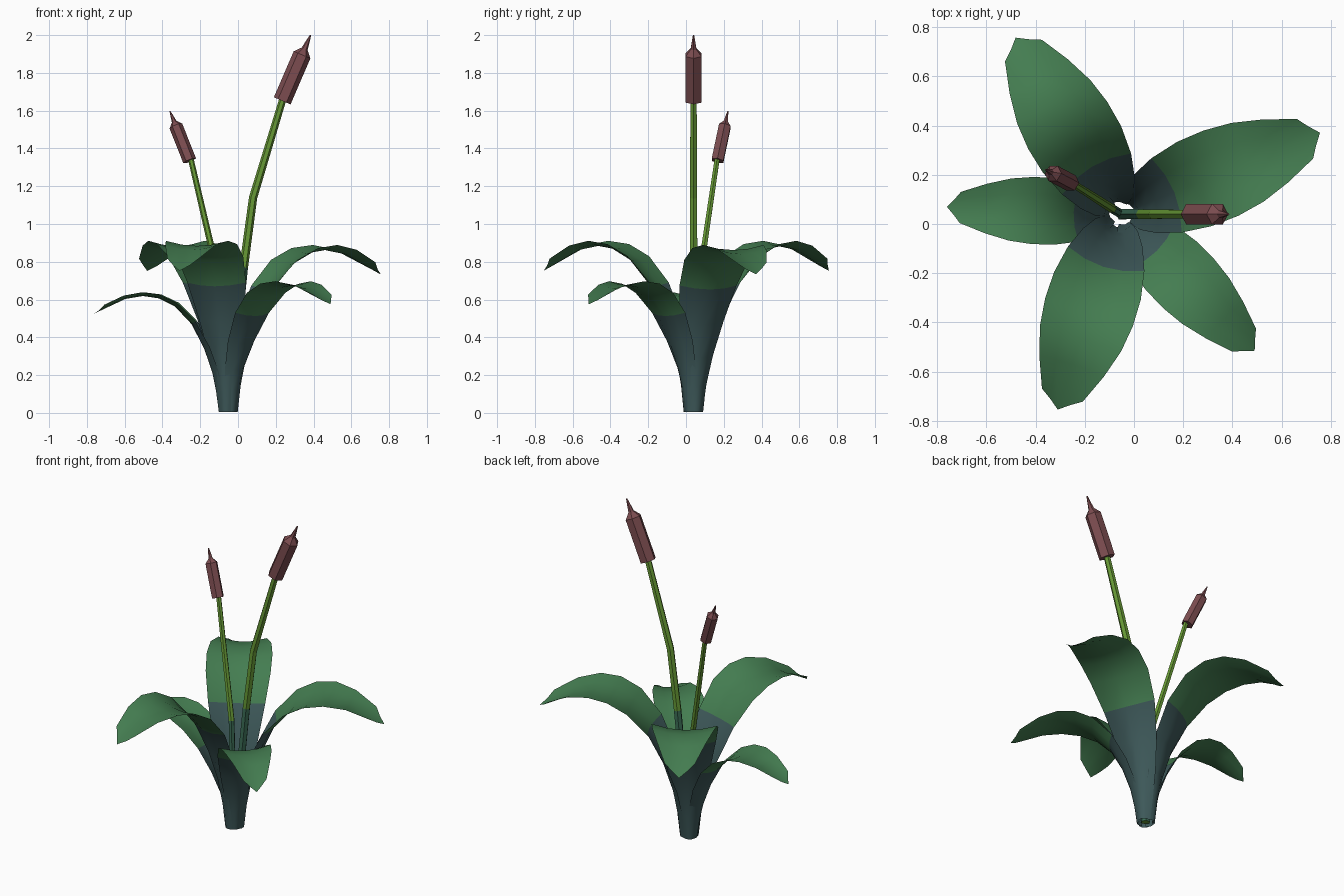
import bpy, bmesh, math
from mathutils import Vector

if "Cube" in bpy.data.objects:
    bpy.data.objects.remove(bpy.data.objects["Cube"])


def material(name, rgb):
    m = bpy.data.materials.new(name)
    m.diffuse_color = (*rgb, 1)
    m.use_nodes = True
    m.node_tree.nodes["Principled BSDF"].inputs["Base Color"].default_value = m.diffuse_color
    return m


leaf_green = material("leaf_green", (0.058, 0.205, 0.082))
leaf_base = material("blue_grey_leaf_base", (0.048, 0.100, 0.102))
stem_green = material("stem_green", (0.135, 0.32, 0.036))
stem_base = material("teal_stem_base", (0.045, 0.155, 0.095))
head_brown = material("red_brown_head", (0.20, 0.073, 0.080))

CENTRE = Vector((-0.055, 0.04, 0))


def finish(bm, name, mats, smooth=False):
    me = bpy.data.meshes.new(name)
    for f in bm.faces:
        f.smooth = smooth
    bm.to_mesh(me)
    bm.free()
    for m in mats:
        me.materials.append(m)
    ob = bpy.data.objects.new(name, me)
    bpy.context.collection.objects.link(ob)
    return ob


# Leaf midrib rows: distance out, height, half width, channel depth
ROWS = [(0.055, 0.005, 0.042, 0.035), (0.070, 0.15, 0.062, 0.045),
        (0.095, 0.30, 0.090, 0.050), (0.145, 0.48, 0.127, 0.047),
        (0.225, 0.67, 0.163, 0.040), (0.33, 0.805, 0.185, 0.034),
        (0.43, 0.866, 0.187, 0.030), (0.53, 0.884, 0.173, 0.027),
        (0.64, 0.862, 0.138, 0.025), (0.762, 0.797, 0.087, 0.022)]
TIP = (0.072, -0.045)          # the midrib runs on past the last corners
BLUE_ROWS = 4


def leaf(name, angle, rs, zs, ws):
    a = math.radians(angle)
    out = Vector((math.cos(a), math.sin(a), 0))
    side = Vector((-math.sin(a), math.cos(a), 0))
    pts = [Vector((r * rs, z * zs)) for r, z, _, _ in ROWS]
    bm = bmesh.new()
    grid = []
    for i, (_, _, w, d) in enumerate(ROWS):
        t = (pts[min(i + 1, len(pts) - 1)] - pts[max(i - 1, 0)]).normalized()
        row = []
        for u in (-1, -0.5, 0, 0.5, 1):
            lift = d * ws * u * u
            r = pts[i].x - t.y * lift
            z = pts[i].y + t.x * lift
            if i == len(ROWS) - 1:
                r += TIP[0] * rs * (1 - abs(u))
                z += TIP[1] * zs * (1 - abs(u))
            if i == 0:
                z = 0.005
            row.append(bm.verts.new(CENTRE + out * r + side * (w * ws * u) + Vector((0, 0, z))))
        grid.append(row)
    for i in range(len(grid) - 1):
        for j in range(4):
            f = bm.faces.new((grid[i][j], grid[i + 1][j], grid[i + 1][j + 1], grid[i][j + 1]))
            f.material_index = 1 if i < BLUE_ROWS else 0
    bmesh.ops.reverse_faces(bm, faces=[f for f in bm.faces])
    bm.normal_update()
    # keep the upper side as the front side
    if sum(f.normal.z for f in bm.faces) < 0:
        bmesh.ops.reverse_faces(bm, faces=bm.faces[:])
    finish(bm, name, [leaf_green, leaf_base], smooth=True)


leaf("leaf_right", 22.2, 1.05, 0.975, 1.0)
leaf("leaf_back", 120.7, 1.0, 1.0, 1.0)
leaf("leaf_left", 177.6, 0.846, 0.70, 0.73)
leaf("leaf_front", 252.2, 1.0, 1.0, 1.0)
leaf("leaf_front_right", 314.5, 0.933, 0.765, 0.77)


def tube(name, path, radii, mats, first_mat_rings=0, sides=6):
    """Closed six-sided tube along a path with a radius at each point."""
    path = [Vector(p) for p in path]
    bm = bmesh.new()
    rings = []
    for i, p in enumerate(path):
        t = (path[min(i + 1, len(path) - 1)] - path[max(i - 1, 0)]).normalized()
        x = Vector((0, 1, 0)).cross(t).normalized()
        y = t.cross(x)
        rings.append([bm.verts.new(p + radii[i] * (math.cos(k * math.tau / sides) * x
                                                   + math.sin(k * math.tau / sides) * y))
                      for k in range(sides)])
    for i in range(len(rings) - 1):
        for k in range(sides):
            n = (k + 1) % sides
            f = bm.faces.new((rings[i][k], rings[i][n], rings[i + 1][n], rings[i + 1][k]))
            f.material_index = 1 if i < first_mat_rings else 0
    bm.faces.new(rings[0][::-1])
    bm.faces.new(rings[-1])
    finish(bm, name, mats)


def head(name, bottom, tip, radius):
    """Seed head: straight body, short shoulder, thin spike."""
    b, t = Vector(bottom), Vector(tip)
    path = [b.lerp(t, k) for k in (0, 0.70, 0.79, 1)]
    tube(name, path, [radius, radius, radius * 0.36, radius * 0.08], [head_brown])


# Tall stem and head
tube("tall_stem", [(-0.05, 0.04, 0.01), (0.03, 0.04, 0.77), (0.08, 0.04, 1.14), (0.24, 0.04, 1.67)],
     [0.024, 0.023, 0.022, 0.019], [stem_green, stem_base], 1)
head("tall_head", (0.234, 0.04, 1.652), (0.384, 0.04, 2.0), 0.048)

# Short stem and head
tube("short_stem", [(-0.06, 0.045, 0.01), (-0.088, 0.062, 0.65), (-0.25, 0.165, 1.345)],
     [0.018, 0.018, 0.015], [stem_green, stem_base], 1)
head("short_head", (-0.256, 0.167, 1.335), (-0.36, 0.222, 1.597), 0.036)
